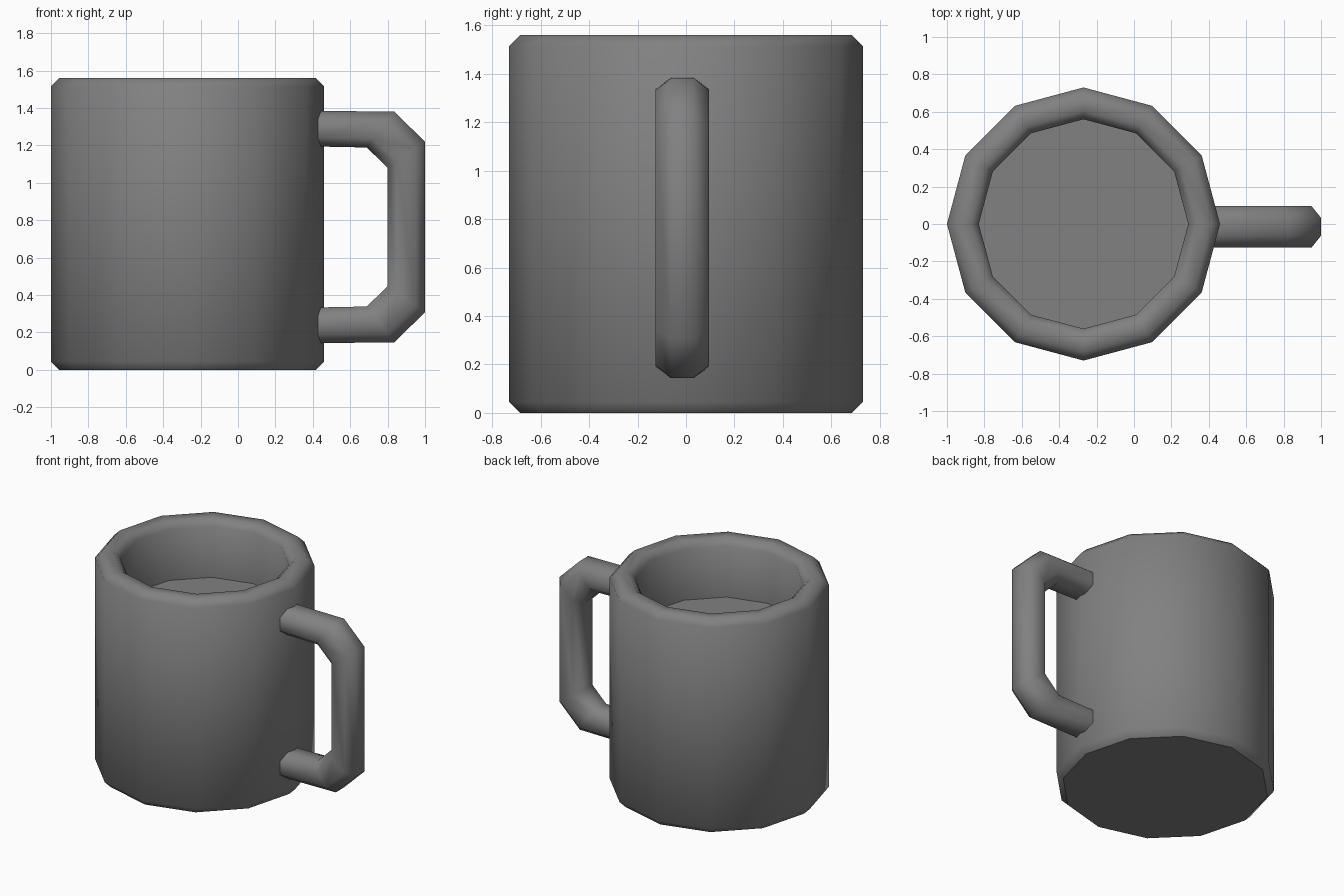
import bpy, bmesh, math

if "Cube" in bpy.data.objects:
    bpy.data.objects.remove(bpy.data.objects["Cube"])

# One shared grey ceramic colour
grey = bpy.data.materials.new("grey ceramic")
grey.diffuse_color = (0.22, 0.22, 0.22, 1)
grey.use_nodes = True
grey.node_tree.nodes["Principled BSDF"].inputs["Base Color"].default_value = grey.diffuse_color


def skin(name, rings, sharp_ends, angle):
    """Join equal rings of points into a capped, smooth-shaded tube."""
    bm = bmesh.new()
    loops = [[bm.verts.new(p) for p in ring] for ring in rings]
    n = len(loops[0])
    for a, b in zip(loops, loops[1:]):
        for i in range(n):
            j = (i + 1) % n
            bm.faces.new((a[i], a[j], b[j], b[i]))
    caps = [bm.faces.new(loops[0]), bm.faces.new(loops[-1])]
    bmesh.ops.recalc_face_normals(bm, faces=bm.faces[:])
    mesh = bpy.data.meshes.new(name)
    cap_ids = []
    bm.faces.index_update()
    cap_ids = [f.index for f in caps]
    bm.to_mesh(mesh)
    bm.free()
    obj = bpy.data.objects.new(name, mesh)
    bpy.context.collection.objects.link(obj)
    mesh.materials.append(grey)
    bpy.ops.object.select_all(action='DESELECT')
    obj.select_set(True)
    bpy.context.view_layer.objects.active = obj
    bpy.ops.object.shade_smooth_by_angle(angle=math.radians(angle))
    # Flat caps with a hard border
    if sharp_ends:
        edges = {k for i in cap_ids for k in mesh.polygons[i].edge_keys}
        for e in mesh.edges:
            if e.key in edges:
                e.use_edge_sharp = True
    return obj


# Cup: bevelled twelve-sided wall, rim and inside floor (radius, height)
profile = [(0.685, 0), (0.73, 0.045), (0.73, 1.515), (0.685, 1.56),
           (0.605, 1.56), (0.56, 1.515), (0.56, 1.14)]
cup = [[(-0.27 + r * math.cos(i * math.pi / 6), r * math.sin(i * math.pi / 6), z)
        for i in range(12)] for r, z in profile]
skin("cup", cup, True, 60)

# Handle: eight-sided tube; each station is centre x, z and outward x, z
upper = [(0.39, 1.29, 0, 0.095), (0.762, 1.285, 0.073, 0.096),
         (0.90, 1.15, 0.10, 0.07)]
mid = 0.764
lower = [(x, 2 * mid - z, u, -w) for x, z, u, w in reversed(upper)]
section = [(1, 0.0475), (0.5, 0.11), (-0.5, 0.11), (-1, 0.0475),
           (-1, -0.0475), (-0.5, -0.11), (0.5, -0.11), (1, -0.0475)]
handle = [[(x + s * u, y - 0.015, z + s * w) for s, y in section]
          for x, z, u, w in upper + lower]
skin("handle", handle, True, 60)
